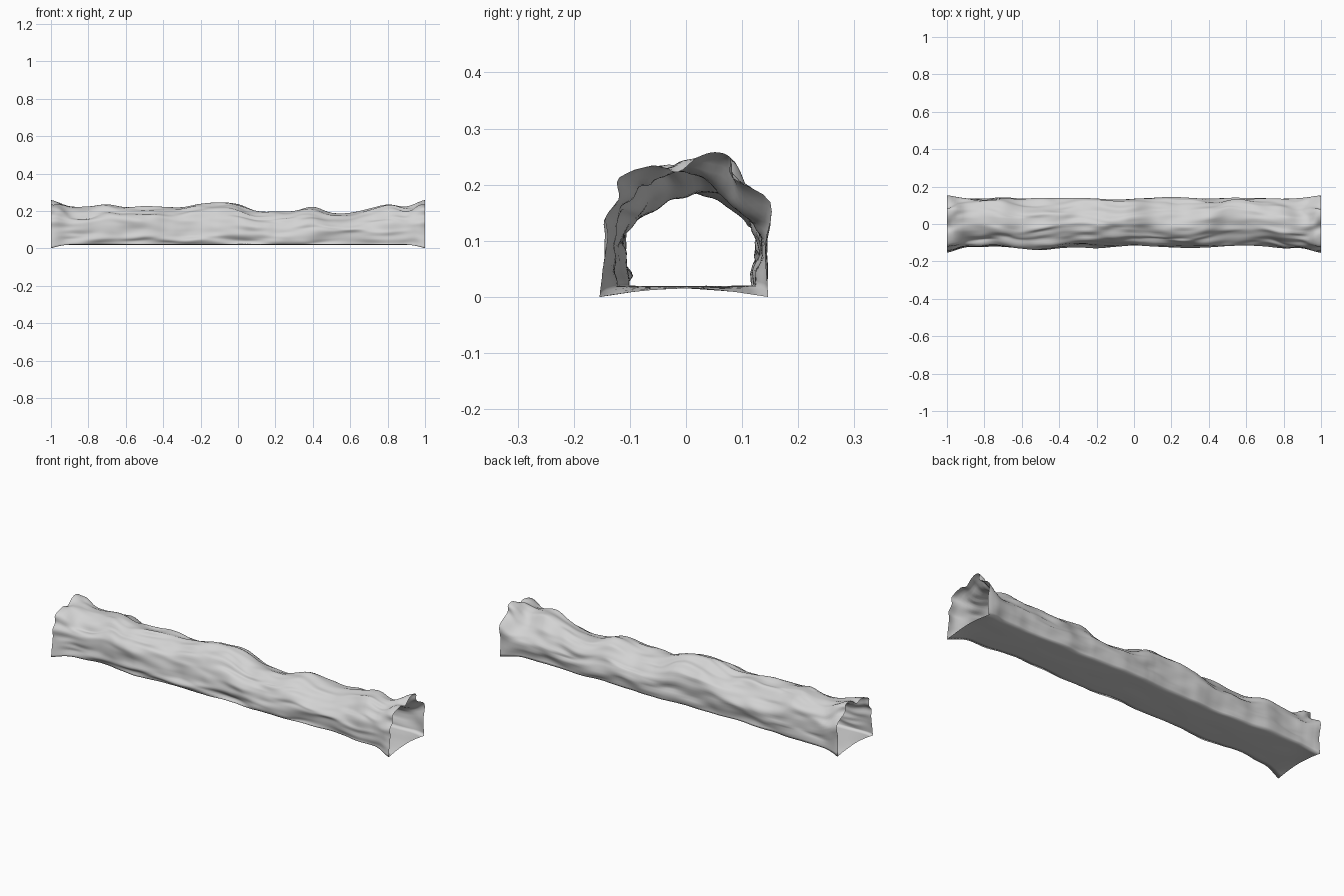
import bpy
import bmesh
import math
from mathutils import Vector, noise

if "Cube" in bpy.data.objects:
    bpy.data.objects.remove(bpy.data.objects["Cube"], do_unlink=True)

RINGS, WALL_STEPS, FLOOR_STEPS = 140, 60, 10

# Arch outlines (y, z): narrow passage and the flared, ragged mouth
PASSAGE = [(-.118, .02), (-.124, .05), (-.123, .08), (-.12, .105), (-.114, .128),
           (-.1, .148), (-.078, .167), (-.048, .187), (-.012, .2), (.03, .2),
           (.06, .188), (.087, .17), (.11, .147), (.125, .115), (.125, .07), (.12, .02)]
MOUTH = [(-.155, .003), (-.15, .04), (-.145, .07), (-.14, .11), (-.143, .145),
         (-.12, .175), (-.12, .214), (-.055, .235), (-.015, .224), (.02, .25),
         (.052, .26), (.08, .25), (.083, .215), (.152, .17), (.142, .09), (.148, .001)]

# Crown height and side reach, evenly spaced along x
CROWN = [.258, .225, .224, .235, .22, .226, .222, .22, .238, .246, .236,
         .2, .196, .2, .222, .19, .19, .212, .234, .224, .258]
LEFT = [.153, .138, .136, .143, .136, .14, .138, .14, .136, .13, .135,
        .14, .145, .14, .135, .14, .14, .138, .135, .14, .153]
RIGHT = [.153, .125, .122, .122, .132, .14, .13, .125, .13, .122, .115,
         .12, .125, .128, .125, .118, .115, .12, .13, .13, .154]


def sample(values, t):
    """Smooth curve through evenly spaced values, t from 0 to 1."""
    n = len(values) - 1
    i = min(int(t * n), n - 1)
    f = t * n - i
    a, b, c, d = (values[min(max(k, 0), n)] for k in range(i - 1, i + 3))
    return b + .5 * f * (c - a + f * (2 * a - 5 * b + 4 * c - d + f * (3 * (b - c) + d - a)))


def outline(points, t):
    return Vector((sample([p[0] for p in points], t), sample([p[1] for p in points], t)))


def wall_ring(s):
    """One rocky arch, fitted to the crown and side curves."""
    x = 2 * s - 1
    flare = max((abs(x) - .88) / .12, 0) ** 2
    wander = .03 * noise.noise(Vector((x * 2.5, 5, 1)))
    ring = []
    for j in range(WALL_STEPS + 1):
        t = j / WALL_STEPS
        p = outline(PASSAGE, t).lerp(outline(MOUTH, t), flare)
        out = Vector((p.x, p.y - .07)).normalized()
        side = Vector((-out.y, out.x))
        fade = (1 - flare) * min(1, 6 * math.sin(math.pi * t))
        broad = noise.noise(Vector((x * 4, p.x * 14, p.y * 14)))
        fine = noise.noise(Vector((x * 8 + 9, p.x * 34, p.y * 34)))
        slide = noise.noise(Vector((x * 5 - 7, p.x * 20, p.y * 20)))
        p += fade * (out * (.023 * broad + .01 * fine) + side * .013 * slide)
        p.x += fade * wander * max(p.y - .1, 0) / .1
        ring.append(p)
    top = max(p.y for p in ring)
    reach_left = max(p.x for p in ring)
    reach_right = -min(p.x for p in ring)
    for p in ring:
        if p.y > .08:
            p.y = .08 + (p.y - .08) * (sample(CROWN, s) - .08) / (top - .08)
        p.x *= sample(LEFT, s) / reach_left if p.x > 0 else sample(RIGHT, s) / reach_right
    ring[0].y = ring[-1].y = .02 * (1 - flare)
    return [Vector((x, p.x, p.y)) for p in ring]


def floor_points(arch):
    """Nearly flat strip between the two feet of an arch."""
    points = []
    for j in range(1, FLOOR_STEPS):
        t = j / FLOOR_STEPS
        p = arch[-1].lerp(arch[0], t)
        rise = math.sin(math.pi * t)
        p.z += rise * ((.018 - p.z) * .85 + .003 * noise.noise(Vector((p.x * 4, p.y * 12, 3))))
        points.append(p)
    return points


# Light grey rock
stone = bpy.data.materials.new("grey stone")
stone.use_nodes = True
stone.diffuse_color = (.65, .65, .65, 1)
stone.node_tree.nodes["Principled BSDF"].inputs["Base Color"].default_value = (.65, .65, .65, 1)

# Open-ended tunnel: walls, roof and floor as one continuous skin
bm = bmesh.new()
rows = []
for i in range(RINGS + 1):
    arch = wall_ring(i / RINGS)
    rows.append([bm.verts.new(p) for p in arch + floor_points(arch)])
for a, b in zip(rows, rows[1:]):
    for j in range(len(a)):
        k = (j + 1) % len(a)
        bm.faces.new((a[j], b[j], b[k], a[k]))
bmesh.ops.recalc_face_normals(bm, faces=bm.faces)
mesh = bpy.data.meshes.new("rock_tunnel")
bm.to_mesh(mesh)
bm.free()
mesh.materials.append(stone)
tunnel = bpy.data.objects.new("rock_tunnel", mesh)
bpy.context.collection.objects.link(tunnel)
bpy.ops.object.select_all(action='DESELECT')
tunnel.select_set(True)
bpy.context.view_layer.objects.active = tunnel
bpy.ops.object.shade_smooth()
